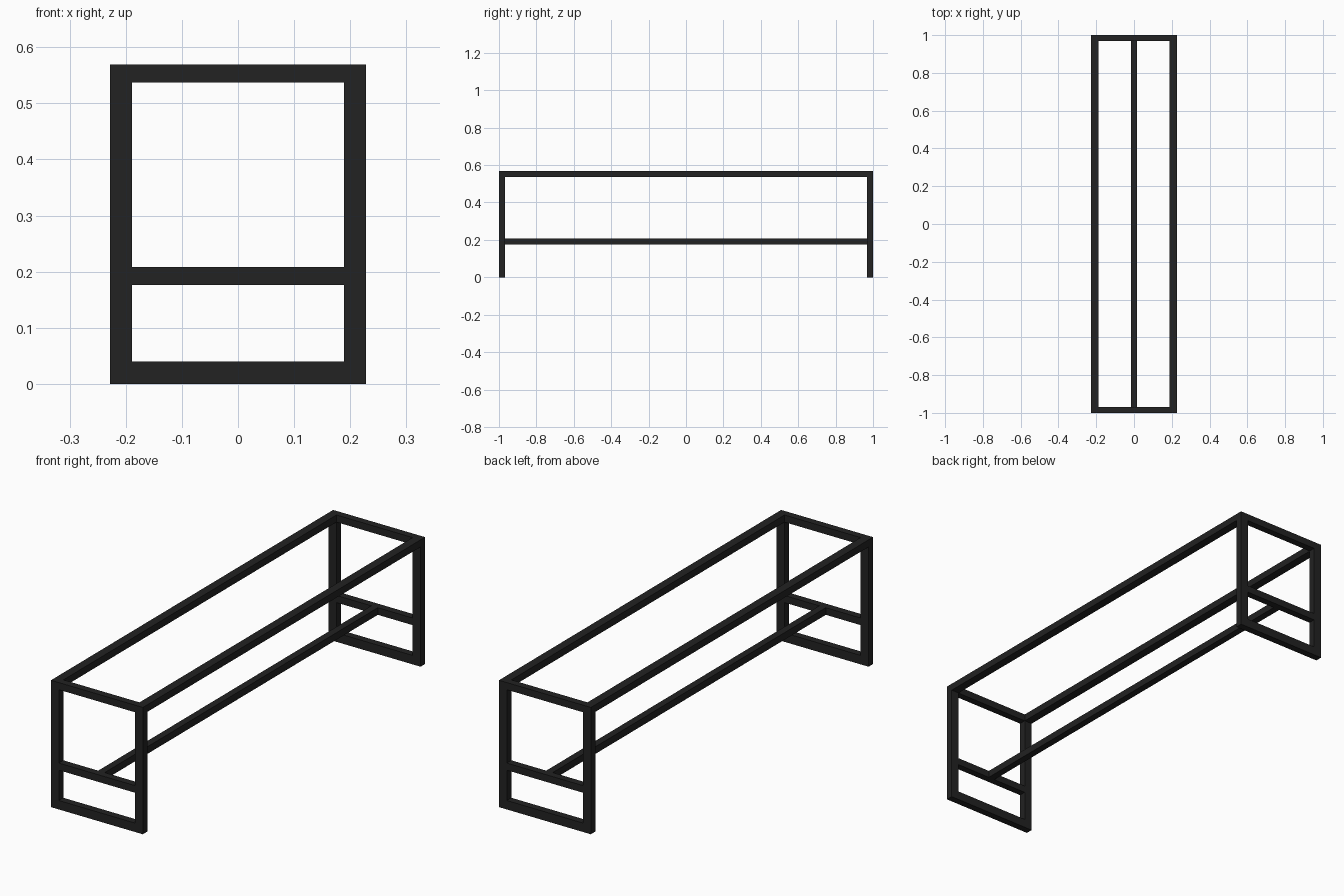
import bpy

if "Cube" in bpy.data.objects:
    bpy.data.objects.remove(bpy.data.objects["Cube"])

W, H, L = 0.228, 0.569, 1.0   # half width, height, half length
TX, T = 0.039, 0.032          # tube width across x, tube thickness

steel = bpy.data.materials.new("black_steel")
steel.diffuse_color = (0.016, 0.016, 0.016, 1)
steel.use_nodes = True
steel.node_tree.nodes["Principled BSDF"].inputs["Base Color"].default_value = steel.diffuse_color


def bar(name, x, y, z):
    """Box tube spanning the given (min, max) ranges."""
    bpy.ops.mesh.primitive_cube_add(size=1, location=[(a + b) / 2 for a, b in (x, y, z)])
    o = bpy.context.object
    o.name = name
    o.scale = [b - a for a, b in (x, y, z)]
    bpy.ops.object.transform_apply(location=True, rotation=False, scale=True)
    o.data.materials.append(steel)
    return o


inner = (-W + TX, W - TX)
between = (-L + T, L - T)

# End frames: legs, foot bar, middle bar, top bar
for end, y in (("front", (-L, -L + T)), ("back", (L - T, L))):
    bar(end + "_left_leg", (-W, -W + TX), y, (0, H))
    bar(end + "_right_leg", (W - TX, W), y, (0, H))
    bar(end + "_foot_bar", inner, y, (0, 0.04))
    bar(end + "_middle_bar", inner, y, (0.176, 0.208))
    bar(end + "_top_bar", inner, y, (H - T, H))

# Long rails under the seat line
bar("left_top_rail", (-W, -W + TX), between, (H - T, H))
bar("right_top_rail", (W - TX, W), between, (H - T, H))

# Central stretcher joining the middle bars
bar("stretcher", (-T / 2, T / 2), between, (0.176, 0.208))
